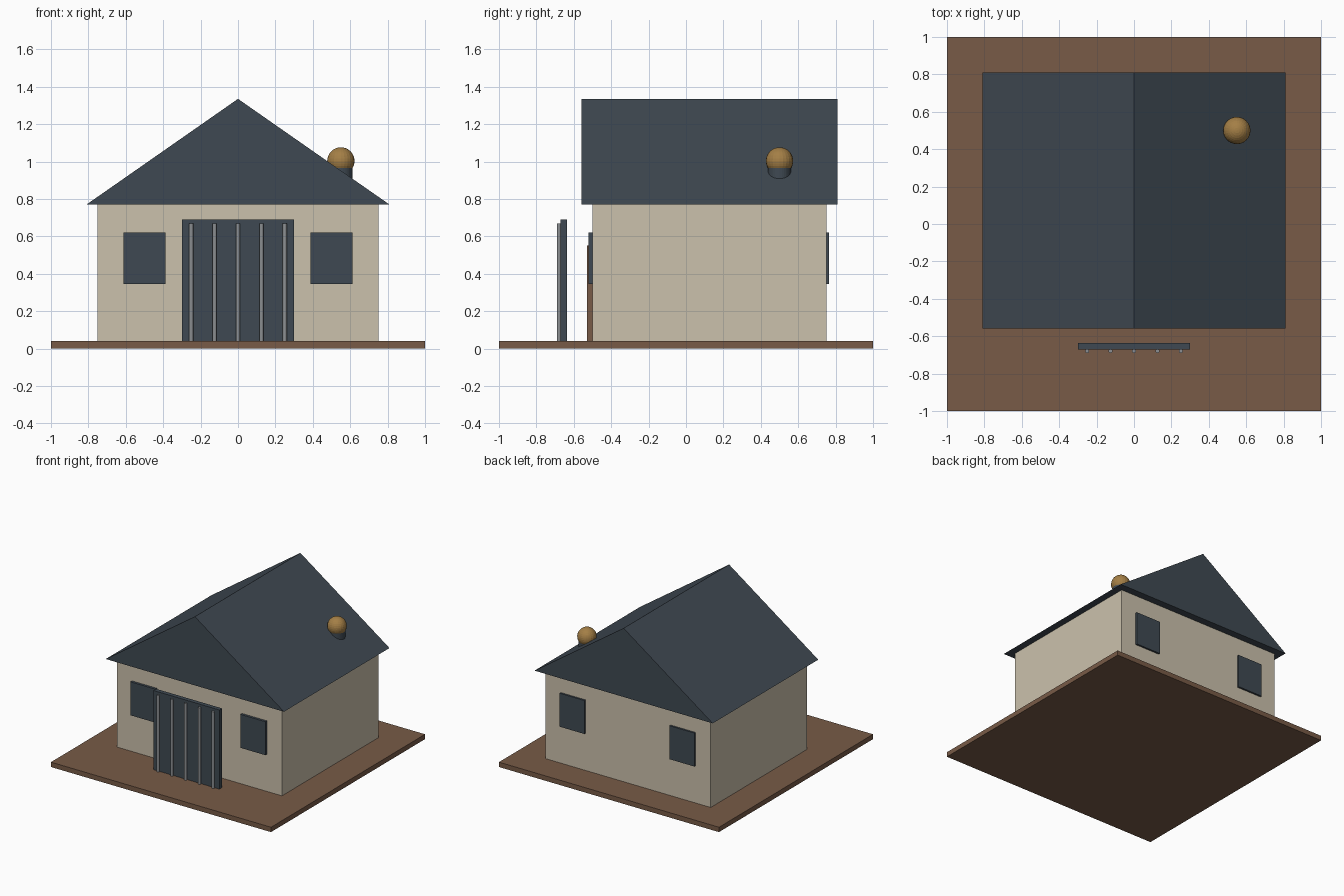
import bpy
import bmesh

cube = bpy.data.objects.get("Cube")
if cube:
    bpy.data.objects.remove(cube, do_unlink=True)


def srgb(r, g, b):
    def lin(c):
        c /= 255
        return c / 12.92 if c <= 0.04045 else ((c + 0.055) / 1.055) ** 2.4
    return (lin(r), lin(g), lin(b), 1)


def material(name, colour):
    m = bpy.data.materials.new(name)
    m.use_nodes = True
    m.diffuse_color = colour
    m.node_tree.nodes["Principled BSDF"].inputs["Base Color"].default_value = colour
    return m


slate = material("slate", srgb(63, 73, 82))
plaster = material("plaster", srgb(203, 193, 172))
earth = material("earth brown", srgb(120, 91, 71))
bronze = material("bronze", srgb(164, 127, 70))
steel = material("steel grey", srgb(140, 143, 146))


def make(name, bm, mat):
    bmesh.ops.recalc_face_normals(bm, faces=bm.faces[:])
    mesh = bpy.data.meshes.new(name)
    bm.to_mesh(mesh)
    bm.free()
    mesh.materials.append(mat)
    ob = bpy.data.objects.new(name, mesh)
    bpy.context.collection.objects.link(ob)
    return ob


def box(name, xs, ys, zs, mat):
    bm = bmesh.new()
    bmesh.ops.create_cube(bm, size=1)
    for v in bm.verts:
        v.co = [(a + b) / 2 + c * (b - a) for c, (a, b) in zip(v.co, (xs, ys, zs))]
    return make(name, bm, mat)


def cylinder(name, x, y, zs, radius, mat, sides=24):
    bm = bmesh.new()
    bmesh.ops.create_cone(bm, cap_ends=True, segments=sides, radius1=radius,
                          radius2=radius, depth=zs[1] - zs[0])
    ob = make(name, bm, mat)
    ob.location = (x, y, sum(zs) / 2)
    return ob


GROUND = 0.04
EAVES = 0.77

# Plot and walls
box("ground_slab", (-1, 1), (-1, 1), (0, GROUND), earth)
box("walls", (-0.75, 0.75), (-0.5, 0.75), (GROUND, EAVES), plaster)

# Gable roof: triangle extruded from front to back
bm = bmesh.new()
gable = bm.faces.new([bm.verts.new((x, -0.56, z))
                      for x, z in ((-0.81, EAVES), (0.81, EAVES), (0, 1.335))])
out = bmesh.ops.extrude_face_region(bm, geom=[gable], use_keep_orig=True)
bmesh.ops.translate(bm, vec=(0, 1.37, 0),
                    verts=[g for g in out["geom"] if isinstance(g, bmesh.types.BMVert)])
make("roof", bm, slate)

# Windows on the front and back walls
for wall, ys in (("front", (-0.52, -0.5)), ("back", (0.75, 0.765))):
    for side, x in (("left", 0.5), ("right", -0.5)):
        box(f"{wall}_window_{side}", (x - 0.113, x + 0.113), ys, (0.345, 0.62), slate)

# Door, with the barred gate standing in front of it
box("door", (-0.14, 0.14), (-0.528, -0.5), (GROUND, 0.55), earth)
box("gate_panel", (-0.3, 0.3), (-0.67, -0.635), (GROUND, 0.69), slate)
for i in range(5):
    cylinder(f"gate_bar_{i + 1}", (i - 2) * 0.125, -0.679, (GROUND, 0.67), 0.011, steel, 16)

# Chimney with round cap
cylinder("chimney", 0.55, 0.5, (0.8, 1.0), 0.062, slate, 32)
bm = bmesh.new()
bmesh.ops.create_uvsphere(bm, u_segments=24, v_segments=16, radius=0.073)
cap = make("chimney_cap", bm, bronze)
cap.location = (0.55, 0.5, 1.003)
